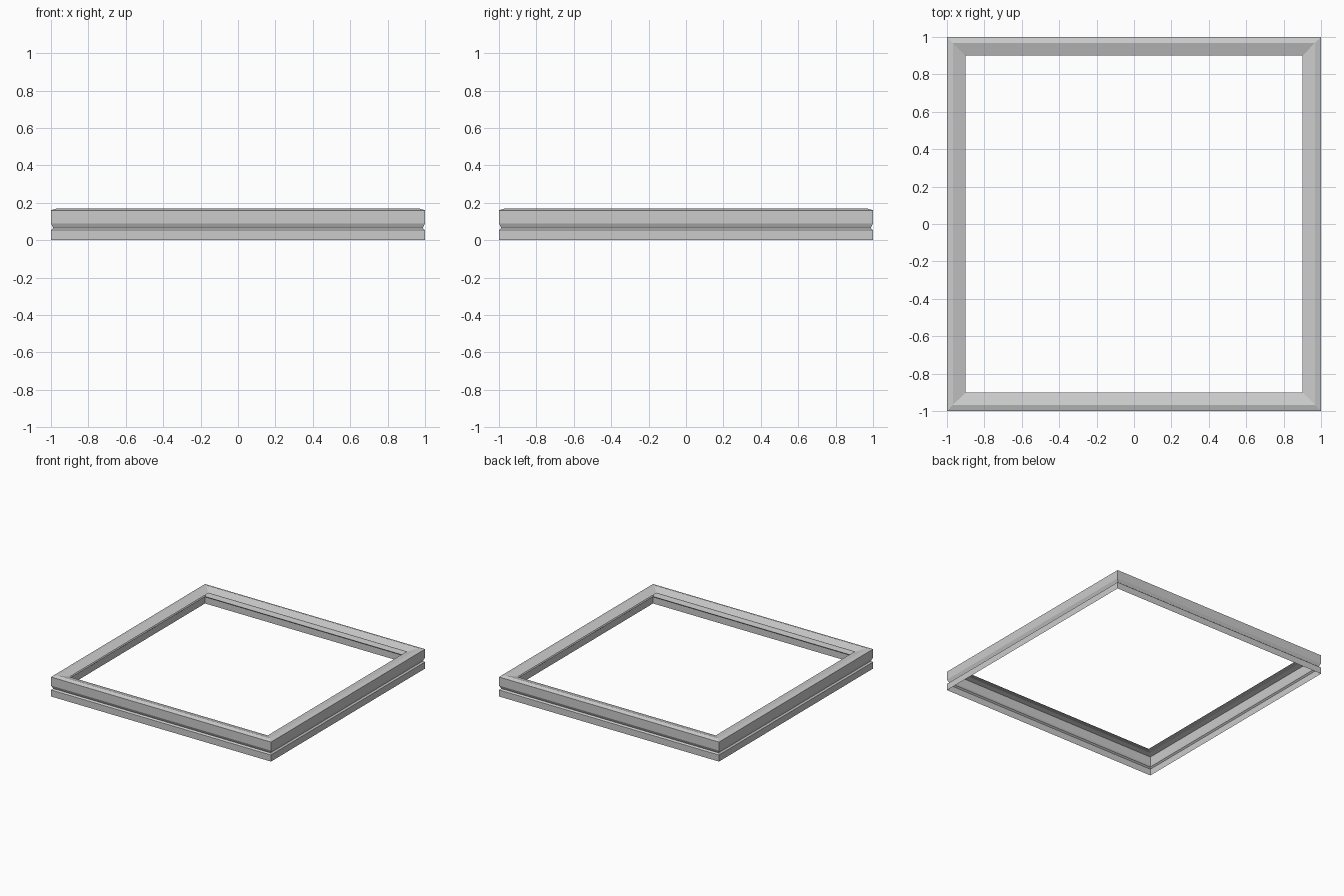
import bpy
import bmesh

if "Cube" in bpy.data.objects:
    bpy.data.objects.remove(bpy.data.objects["Cube"])

# Moulding profile: (half width, height), from the outer foot up and over to the inner lip
PROFILE = [(1.0, 0.0), (1.0, 0.054), (0.988, 0.064), (1.0, 0.09),
           (1.0, 0.16), (0.967, 0.17), (0.9, 0.15)]
CORNERS = [(-1, -1), (1, -1), (1, 1), (-1, 1)]

# Square frame: thin open moulding swept round four mitred corners
bm = bmesh.new()
rings = [[bm.verts.new((sx * r, sy * r, z)) for sx, sy in CORNERS]
         for r, z in PROFILE]
for low, high in zip(rings, rings[1:]):
    for i in range(4):
        j = (i + 1) % 4
        bm.faces.new((low[i], low[j], high[j], high[i]))

mesh = bpy.data.meshes.new("frame_moulding")
bm.to_mesh(mesh)
bm.free()
frame = bpy.data.objects.new("frame_moulding", mesh)
bpy.context.collection.objects.link(frame)
